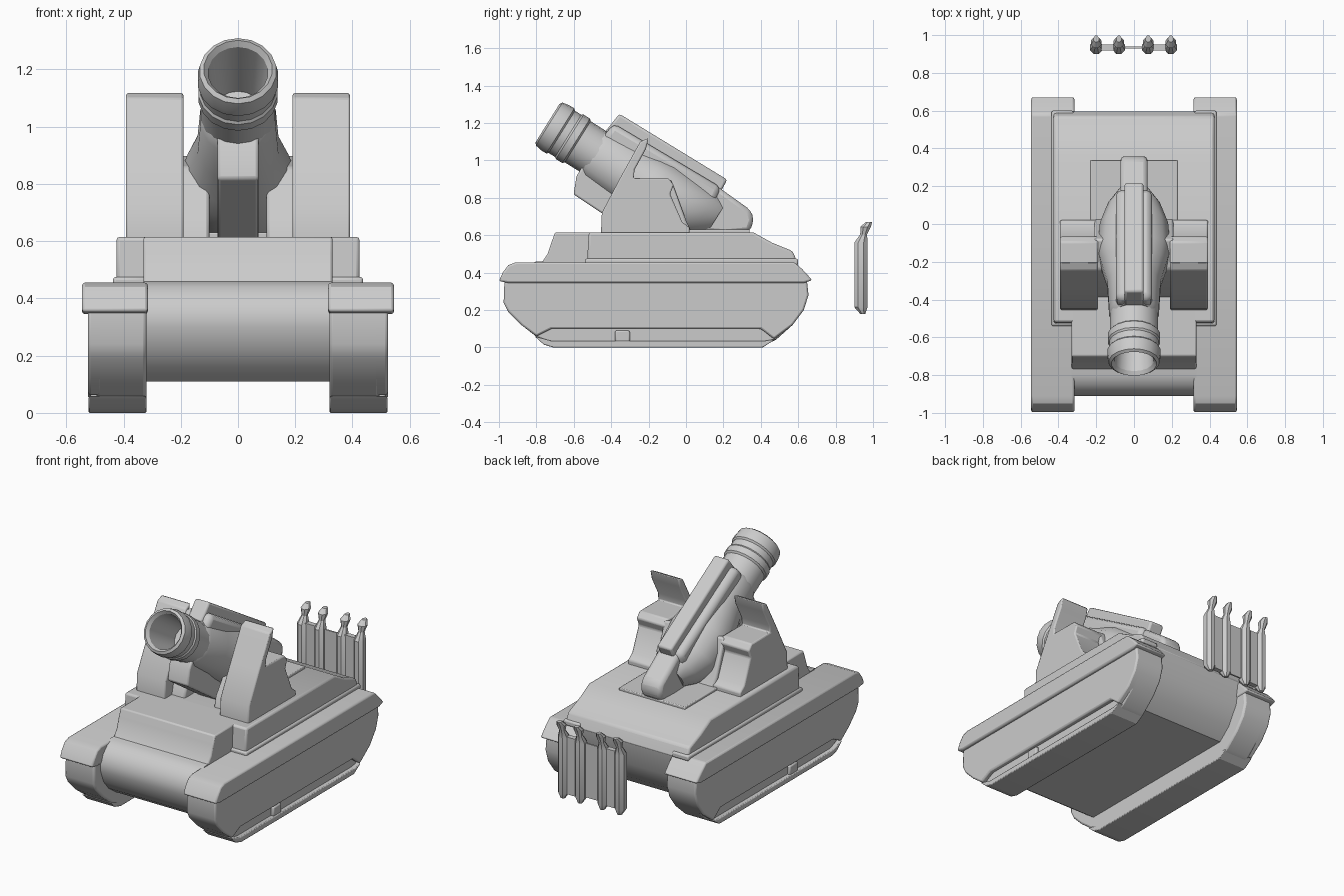
import bpy, bmesh, math
from mathutils import Matrix


def finish(name, bm, matrix=None, bevel=0.0, smooth=True):
    bmesh.ops.recalc_face_normals(bm, faces=bm.faces)
    mesh = bpy.data.meshes.new(name)
    bm.to_mesh(mesh)
    bm.free()
    ob = bpy.data.objects.new(name, mesh)
    bpy.context.collection.objects.link(ob)
    if matrix:
        ob.matrix_world = matrix
    if bevel:
        mod = ob.modifiers.new("soft_edges", 'BEVEL')
        mod.width, mod.segments, mod.limit_method = bevel, 2, 'ANGLE'
        mod.angle_limit = math.radians(35)
    if smooth:
        bpy.ops.object.select_all(action='DESELECT')
        ob.select_set(True)
        bpy.context.view_layer.objects.active = ob
        bpy.ops.object.shade_smooth_by_angle(angle=math.radians(32))
    return ob


def prism(name, profile, x0, x1, matrix=None, bevel=0.0):
    """Side profile in (y, z), extruded from x0 to x1."""
    bm = bmesh.new()
    face = bm.faces.new([bm.verts.new((x0, y, z)) for y, z in profile])
    out = bmesh.ops.extrude_face_region(bm, geom=[face])
    moved = [g for g in out['geom'] if isinstance(g, bmesh.types.BMVert)]
    bmesh.ops.translate(bm, verts=moved, vec=(x1 - x0, 0, 0))
    return finish(name, bm, matrix, bevel)


def pair(name, profile, x0, x1, bevel=0.0):
    """The same prism on the left and the right."""
    prism(name + "_right", profile, x0, x1, bevel=bevel)
    prism(name + "_left", profile, -x1, -x0, bevel=bevel)


def loft(name, rings, sides, matrix):
    """Elliptical rings (t, centre_z, rx, rz) joined along local y."""
    bm = bmesh.new()
    loops = []
    for t, cz, rx, rz in rings:
        angles = [2 * math.pi * (i + 0.5) / sides for i in range(sides)]
        loops.append([bm.verts.new((rx * math.cos(a), t, cz + rz * math.sin(a))) for a in angles])
    for a, b in zip(loops, loops[1:]):
        for i in range(sides):
            j = (i + 1) % sides
            bm.faces.new((a[i], a[j], b[j], b[i]))
    bm.faces.new(loops[0])
    bm.faces.new(loops[-1])
    return finish(name, bm, matrix)


def rect(y0, y1, z0, z1):
    return [(y0, z0), (y1, z0), (y1, z1), (y0, z1)]


# Lower hull with rounded nose and sloping rear
prism("lower_hull", [(-0.76, 0.11), (0.42, 0.11), (0.50, 0.18), (0.57, 0.30), (0.595, 0.45),
                     (-0.80, 0.46), (-0.85, 0.44), (-0.89, 0.40), (-0.91, 0.35), (-0.91, 0.30),
                     (-0.88, 0.22), (-0.83, 0.16)], -0.33, 0.33)

# Superstructure: narrow front, wide main body with sloping engine deck
prism("front_deck", [(-0.78, 0.44), (-0.74, 0.50), (-0.72, 0.56), (-0.70, 0.615),
                     (-0.40, 0.615), (-0.40, 0.44)], -0.33, 0.33, bevel=0.008)
prism("main_deck", [(-0.53, 0.44), (-0.52, 0.615), (0.36, 0.615), (0.46, 0.56), (0.57, 0.515),
                    (0.585, 0.48), (0.60, 0.44)], -0.425, 0.425, bevel=0.012)
pair("deck_skirting", rect(-0.54, 0.60, 0.44, 0.475), 0.32, 0.437, 0.01)
prism("gun_base_plate", rect(-0.20, 0.34, 0.60, 0.63), -0.23, 0.23, bevel=0.005)

# Tracks: recessed core, side skirt and bottom run
pair("track_core", [(-0.97, 0.37), (-0.975, 0.24), (-0.95, 0.19), (-0.88, 0.12), (-0.79, 0.05),
                    (-0.71, 0.01), (0.41, 0.01), (0.48, 0.04), (0.57, 0.12), (0.63, 0.20),
                    (0.655, 0.28), (0.645, 0.37), (0.58, 0.45), (-0.90, 0.45)], 0.32, 0.495, 0.012)
pair("track_skirt", [(-0.97, 0.37), (-0.975, 0.24), (-0.95, 0.19), (-0.88, 0.12), (-0.80, 0.06),
                     (-0.72, 0.10), (0.40, 0.10), (0.47, 0.045), (0.57, 0.12), (0.63, 0.20),
                     (0.655, 0.28), (0.645, 0.37), (0.58, 0.44), (-0.90, 0.44)], 0.33, 0.524, 0.01)
pair("track_bottom_run", [(-0.81, 0.06), (-0.76, 0.015), (-0.71, 0.0), (0.41, 0.0), (0.48, 0.045),
                          (0.42, 0.035), (-0.72, 0.035)], 0.32, 0.522, 0.005)
pair("track_bracket", rect(-0.38, -0.30, 0.03, 0.09), 0.45, 0.515, 0.008)

# Track guards with pointed ends
pair("track_guard", [(-0.91, 0.455), (0.58, 0.455), (0.62, 0.42), (0.675, 0.36), (0.63, 0.345),
                     (-0.95, 0.345), (-1.0, 0.355), (-0.98, 0.40), (-0.95, 0.44)], 0.315, 0.545, 0.01)

# Side supports: leaning armour plate with a stepped box behind
pair("gun_support", [(-0.455, 0.60), (-0.45, 0.72), (-0.35, 0.91), (-0.245, 1.10), (-0.20, 1.12),
                     (-0.215, 1.06), (-0.275, 0.95), (-0.28, 0.905), (-0.095, 0.905),
                     (-0.065, 0.87), (-0.085, 0.82), (-0.02, 0.67), (0.02, 0.64), (0.02, 0.60)],
     0.19, 0.392, 0.008)
pair("inner_cheek", [(-0.39, 0.60), (-0.37, 0.68), (-0.24, 0.86), (-0.08, 0.90), (0.0, 0.68),
                     (0.04, 0.60)], 0.10, 0.21, 0.012)

# Gun parts share a tilted frame: local y runs from the muzzle to the breech
gun = Matrix.Translation((0, -0.74, 1.2)) @ Matrix.Rotation(math.radians(-32), 4, 'X')
barrel = [(0.28, 0.085), (0.02, 0.105), (0.0, 0.12), (0.01, 0.135), (0.05, 0.142), (0.08, 0.142),
          (0.09, 0.133), (0.13, 0.133), (0.14, 0.14), (0.18, 0.14), (0.19, 0.13), (0.55, 0.128)]
loft("barrel", [(t, 0, r, r) for t, r in barrel], 18, gun)
loft("cradle", [(0.29, 0.0, 0.12, 0.14), (0.32, 0.0, 0.135, 0.155), (0.50, 0.0, 0.145, 0.165),
                (0.62, 0.0, 0.18, 0.175), (0.70, 0.0, 0.198, 0.18), (0.86, 0.0, 0.185, 0.17),
                (0.97, 0.03, 0.14, 0.14), (1.035, 0.05, 0.09, 0.10)], 14, gun)
prism("recoil_ridge", [(0.285, 0.12), (0.30, 0.245), (0.975, 0.252), (0.985, 0.10)],
      -0.05, 0.05, gun, 0.012)
prism("ridge_base", [(0.29, 0.08), (0.30, 0.185), (0.97, 0.20), (0.99, 0.08)],
      -0.095, 0.095, gun, 0.03)
prism("lower_recoil_box", [(0.28, -0.09), (0.282, -0.16), (0.32, -0.25), (0.70, -0.262),
                           (0.95, -0.08), (0.95, 0.0)], -0.072, 0.072, gun, 0.01)
prism("breech_tail", [(0.93, -0.07), (1.02, -0.05), (1.12, 0.0), (1.225, 0.08), (1.21, 0.145),
                      (1.17, 0.18), (0.93, 0.195)], -0.072, 0.072, gun, 0.025)

# Separate rear rack: four hooked posts joined by thin panels
for i, x in enumerate((-0.20, -0.08, 0.075, 0.195)):
    upright = Matrix.Translation((x, 0.935, 0)) @ Matrix.Rotation(math.radians(90), 4, 'X')
    loft(f"rack_post_{i + 1}", [(0.18, -0.01, 0.015, 0.015), (0.215, 0, 0.035, 0.038),
                                (0.56, 0, 0.035, 0.038), (0.605, -0.015, 0.018, 0.02),
                                (0.645, -0.025, 0.03, 0.03), (0.672, -0.045, 0.015, 0.018)], 8, upright)
for side, x0, x1 in (("left", -0.20, -0.08), ("right", 0.075, 0.195)):
    prism("rack_panel_" + side, rect(0.918, 0.95, 0.21, 0.57), x0, x1)
prism("rack_centre_sheet", rect(0.93, 0.94, 0.22, 0.56), -0.08, 0.075)
